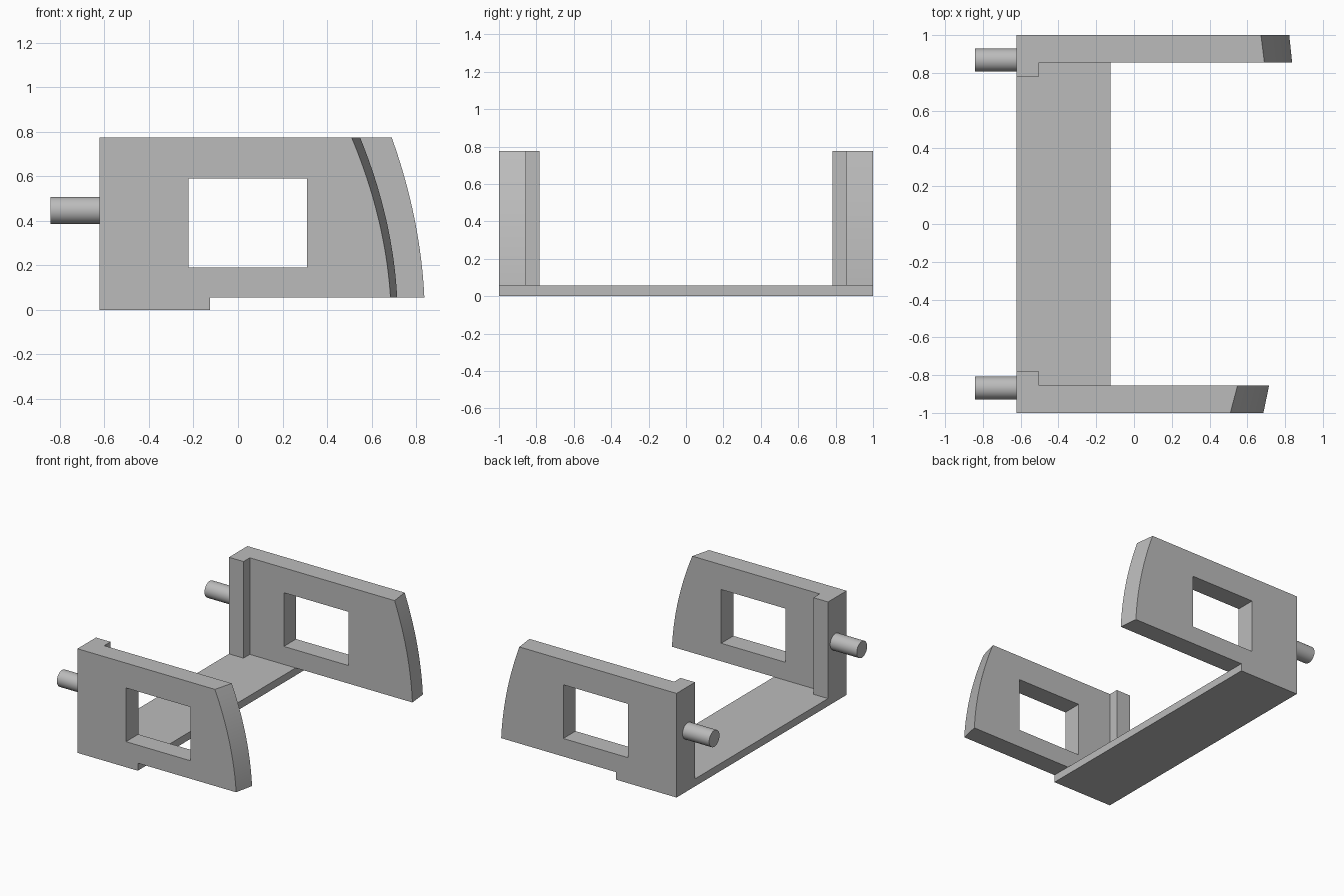
import bpy, bmesh, math
from mathutils import Matrix

cube = bpy.data.objects.get("Cube")
if cube:
    bpy.data.objects.remove(cube, do_unlink=True)

grey = bpy.data.materials.new("plain grey")
grey.use_nodes = True
colour = (0.5, 0.5, 0.5, 1)
grey.diffuse_color = colour
grey.node_tree.nodes["Principled BSDF"].inputs["Base Color"].default_value = colour

BACK, BASE, TOP = -0.622, 0.056, 0.775
INNER = 0.856


def finish(bm, name):
    bmesh.ops.recalc_face_normals(bm, faces=bm.faces)
    mesh = bpy.data.meshes.new(name)
    bm.to_mesh(mesh)
    bm.free()
    mesh.materials.append(grey)
    obj = bpy.data.objects.new(name, mesh)
    bpy.context.collection.objects.link(obj)
    return obj


def box(name, lo, hi):
    bm = bmesh.new()
    bmesh.ops.create_cube(bm, size=1)
    for v in bm.verts:
        v.co = [l + (h - l) * (c + 0.5) for l, h, c in zip(lo, hi, v.co)]
    return finish(bm, name)


def outline(low_x, high_x, sag, steps=20):
    """Side profile: square at one end, bowed at the other."""
    points = [(BACK, TOP), (BACK, BASE)]
    for i in range(steps + 1):
        t = i / steps
        bow = 4 * sag * t * (1 - t)
        points.append((low_x + (high_x - low_x) * t + bow, BASE + (TOP - BASE) * t))
    return points


def arm(name, sides):
    """Slab with a window; sides = (y, outline) for each flat face."""
    window = [(-0.222, 0.19), (0.31, 0.19), (0.31, 0.59), (-0.222, 0.59)]
    bm = bmesh.new()
    loops = []
    for y, profile in sides:
        edges, pair = [], []
        for points in (profile, window):
            verts = [bm.verts.new((x, y, z)) for x, z in points]
            edges += [bm.edges.new((a, b)) for a, b in zip(verts, verts[1:] + verts[:1])]
            pair.append(verts)
        bmesh.ops.triangle_fill(bm, edges=edges, use_beauty=True)
        loops.append(pair)
    # Rim and window walls
    for a, b in zip(*loops):
        for i in range(len(a)):
            bm.faces.new((a[i - 1], a[i], b[i], b[i - 1]))
    return finish(bm, name)


def smooth(obj, degrees):
    bpy.ops.object.select_all(action="DESELECT")
    obj.select_set(True)
    bpy.context.view_layer.objects.active = obj
    bpy.ops.object.shade_smooth_by_angle(angle=math.radians(degrees))


# Cross plate joining the two arms
box("base_plate", (BACK, -1, 0), (-0.125, 1, BASE))

# Side arms with bevelled, bowed ends
smooth(arm("right_arm", [(-1, outline(0.685, 0.51, 0.032)),
                         (-INNER, outline(0.715, 0.548, 0.032))]), 12)
smooth(arm("left_arm", [(INNER, outline(0.837, 0.69, 0.028)),
                        (1, outline(0.822, 0.672, 0.028))]), 12)

# Inner corner posts and hinge pegs
for side, s in (("right", -1), ("left", 1)):
    ys = sorted((s * 0.782, s * INNER))
    box(side + "_post", (BACK, ys[0], BASE), (-0.502, ys[1], TOP))
    bm = bmesh.new()
    bmesh.ops.create_cone(bm, cap_ends=True, segments=40, radius1=0.061,
                          radius2=0.061, depth=0.22)
    bm.transform(Matrix.Translation((-0.731, s * 0.868, 0.447))
                 @ Matrix.Rotation(math.pi / 2, 4, "Y"))
    smooth(finish(bm, side + "_peg"), 30)
